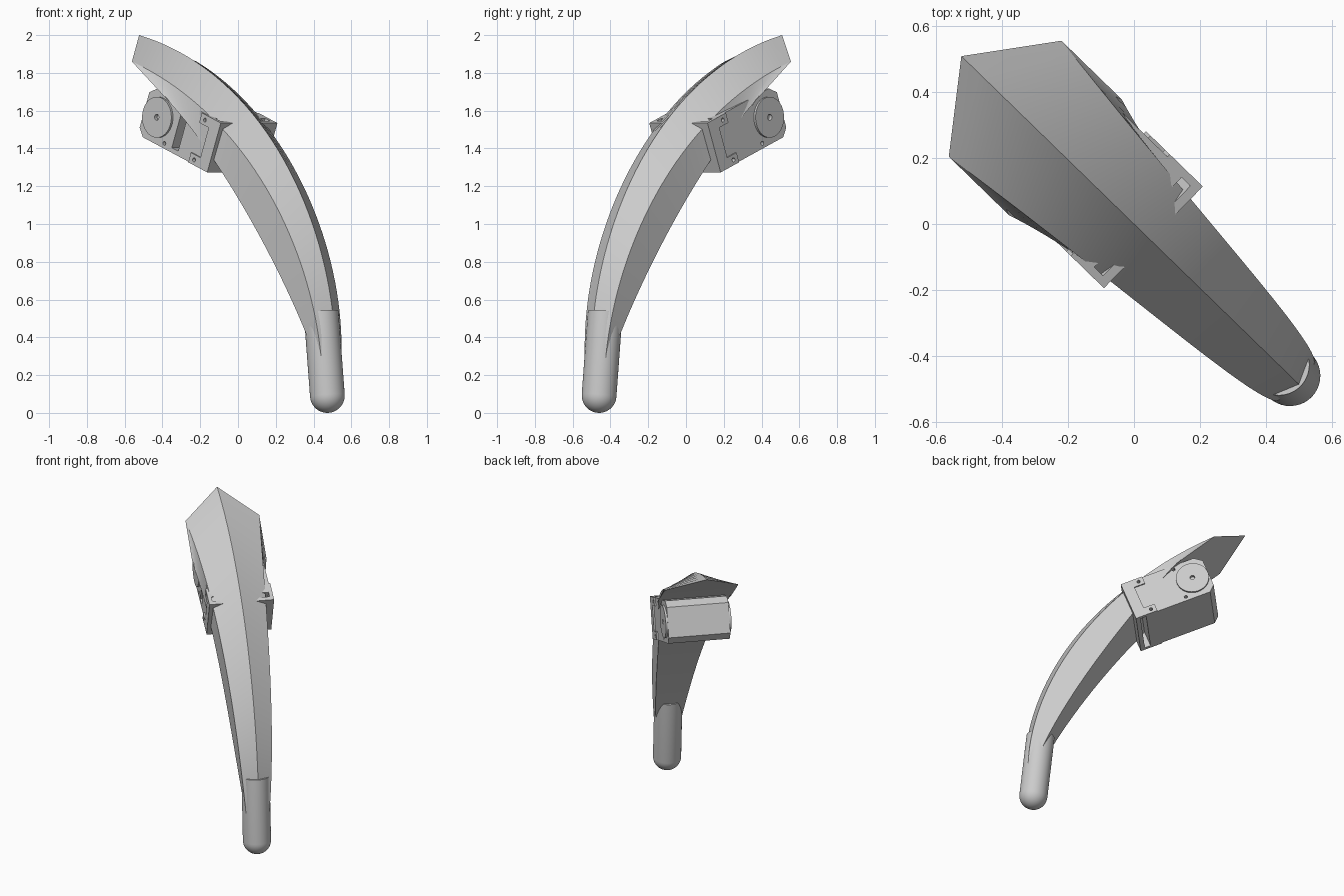
import bpy
import bmesh
from math import sin, cos, pi, radians
from mathutils import Matrix, Vector

if "Cube" in bpy.data.objects:
    bpy.data.objects.remove(bpy.data.objects["Cube"])

grey = bpy.data.materials.new("plain_grey")
grey.use_nodes = True
COLOUR = (0.6, 0.6, 0.6, 1)
grey.diffuse_color = COLOUR
grey.node_tree.nodes["Principled BSDF"].inputs["Base Color"].default_value = COLOUR

# The limb lies in a diagonal plane: local x runs from foot to tip, y is sideways
LIMB = Matrix.Rotation(radians(135.8), 4, 'Z')
SERVO = LIMB @ Matrix.Translation((0.4, -0.012, 1.565)) @ Matrix.Rotation(radians(-21), 4, 'Y')
FOOT = LIMB @ Matrix.Translation((-0.66, 0, 0.092)) @ Matrix.Rotation(radians(6), 4, 'Y')


def finish(bm, name, frame, smooth=True):
    bmesh.ops.recalc_face_normals(bm, faces=bm.faces)
    mesh = bpy.data.meshes.new(name)
    bm.to_mesh(mesh)
    bm.free()
    mesh.transform(frame)
    mesh.materials.append(grey)
    obj = bpy.data.objects.new(name, mesh)
    bpy.context.collection.objects.link(obj)
    if smooth:
        bpy.ops.object.select_all(action='DESELECT')
        obj.select_set(True)
        bpy.context.view_layer.objects.active = obj
        bpy.ops.object.shade_smooth_by_angle(angle=radians(20))
    return obj


def bezier(points, steps=36):
    """Cubic curve through the end points, steered by the middle two."""
    a, b, c, d = [Vector(p) for p in points]
    path = []
    for k in range(steps + 1):
        t = k / steps
        u = 1 - t
        path.append(u ** 3 * a + 3 * u * u * t * b + 3 * u * t * t * c + t ** 3 * d)
    return path


def add_prism(bm, outline, y0, y1):
    """Extrude an x-z outline sideways."""
    rings = [[bm.verts.new((x, y, z)) for x, z in outline] for y in (y0, y1)]
    for ring in rings:
        bm.faces.new(ring)
    n = len(outline)
    for i in range(n):
        j = (i + 1) % n
        bm.faces.new((rings[0][i], rings[0][j], rings[1][j], rings[1][i]))


def add_box(bm, x0, x1, y0, y1, z0, z1):
    add_prism(bm, [(x0, z0), (x1, z0), (x1, z1), (x0, z1)], y0, y1)


def add_disc(bm, x, z, y0, y1, radius, sides=48):
    ring = [2 * pi * i / sides for i in range(sides)]
    add_prism(bm, [(x + radius * cos(a), z + radius * sin(a)) for a in ring], y0, y1)


# Curved limb: ridge, two side edges and a flat underside, swept from foot to tip
ridge = bezier([(-0.72, 0, 0.3), (-0.71, 0, 1.0), (-0.2, 0, 1.8), (0.73, 0, 2.0)])
side = bezier([(-0.69, 0.075, 0.27), (-0.67, 0.132, 0.9), (-0.2, 0.149, 1.58), (0.545, 0.245, 1.86)])
under = bezier([(-0.64, 0.075, 0.3), (-0.46, 0.132, 0.76), (-0.01, 0.149, 1.36), (0.29, 0.245, 1.662)])
bm = bmesh.new()
rings = []
for r, s, u in zip(ridge, side, under):
    corners = (r, s, u, (u.x, -u.y, u.z), (s.x, -s.y, s.z))
    rings.append([bm.verts.new(c) for c in corners])
for a, b in zip(rings, rings[1:]):
    for k in range(5):
        j = (k + 1) % 5
        bm.faces.new((a[k], a[j], b[j], b[k]))
bm.faces.new(rings[0])
bm.faces.new(rings[-1])
finish(bm, "curved_limb", LIMB)

# Round foot: lathed capsule with a flat top
R = 0.092
bm = bmesh.new()
profile = [(R * sin(a), -R * cos(a)) for a in [pi / 2 * i / 10 for i in range(11)]]
profile += [(R, 0.445), (0, 0.445)]
verts = [bm.verts.new((x, 0, z)) for x, z in profile]
edges = [bm.edges.new(pair) for pair in zip(verts, verts[1:])]
bmesh.ops.spin(bm, geom=verts + edges, cent=(0, 0, 0), axis=(0, 0, 1),
               angle=2 * pi, steps=40, use_merge=True)
bmesh.ops.remove_doubles(bm, verts=bm.verts, dist=0.0001)
finish(bm, "foot", FOOT)

# Motor case: block with chamfered outer corners
H, W = 0.14, 0.205
bm = bmesh.new()
add_prism(bm, [(-0.38, -H), (0.07, -H), (0.11, -H + 0.04), (0.11, H - 0.04),
               (0.06, H), (-0.38, H)], -W, W)
case = finish(bm, "motor_case", SERVO, False)

# Output discs on both sides
bm = bmesh.new()
for y in (-1, 1):
    add_disc(bm, 0, 0, y * 0.19, y * 0.218, 0.108)
discs = finish(bm, "output_discs", SERVO)

# Bracket: an end plate between two C-shaped cheeks
bm = bmesh.new()
add_box(bm, -0.45, -0.42, -0.19, 0.19, -H, H)
finish(bm, "bracket_end_plate", SERVO, False)
bm = bmesh.new()
cheek = [(-0.45, -H), (-0.30, -H), (-0.30, -0.085), (-0.375, -0.085),
         (-0.375, 0.085), (-0.30, 0.085), (-0.30, H), (-0.45, H)]
for y in (-1, 1):
    add_prism(bm, cheek, y * 0.19, y * 0.215)
cheeks = finish(bm, "bracket_cheeks", SERVO, False)

# Cutter for screw holes, shaft holes and the cable slot
bm = bmesh.new()
for y in (-1, 1):
    for x in (-0.335, -0.09):
        for z in (-0.113, 0.113):
            add_disc(bm, x, z, y * 0.18, y * 0.25, 0.011, 12)
    add_disc(bm, 0, 0, y * 0.198, y * 0.25, 0.016, 16)
add_box(bm, -0.20, -0.15, 0.13, 0.25, -0.115, 0.115)
cutter = finish(bm, "hole_cutter", SERVO, False)
cutter.hide_render = True

for obj in (case, discs, cheeks):
    cut = obj.modifiers.new("holes", 'BOOLEAN')
    cut.operation = 'DIFFERENCE'
    cut.object = cutter
    cut.solver = 'EXACT'
    bpy.context.view_layer.objects.active = obj
    bpy.ops.object.modifier_apply(modifier="holes")
bpy.data.objects.remove(cutter)
